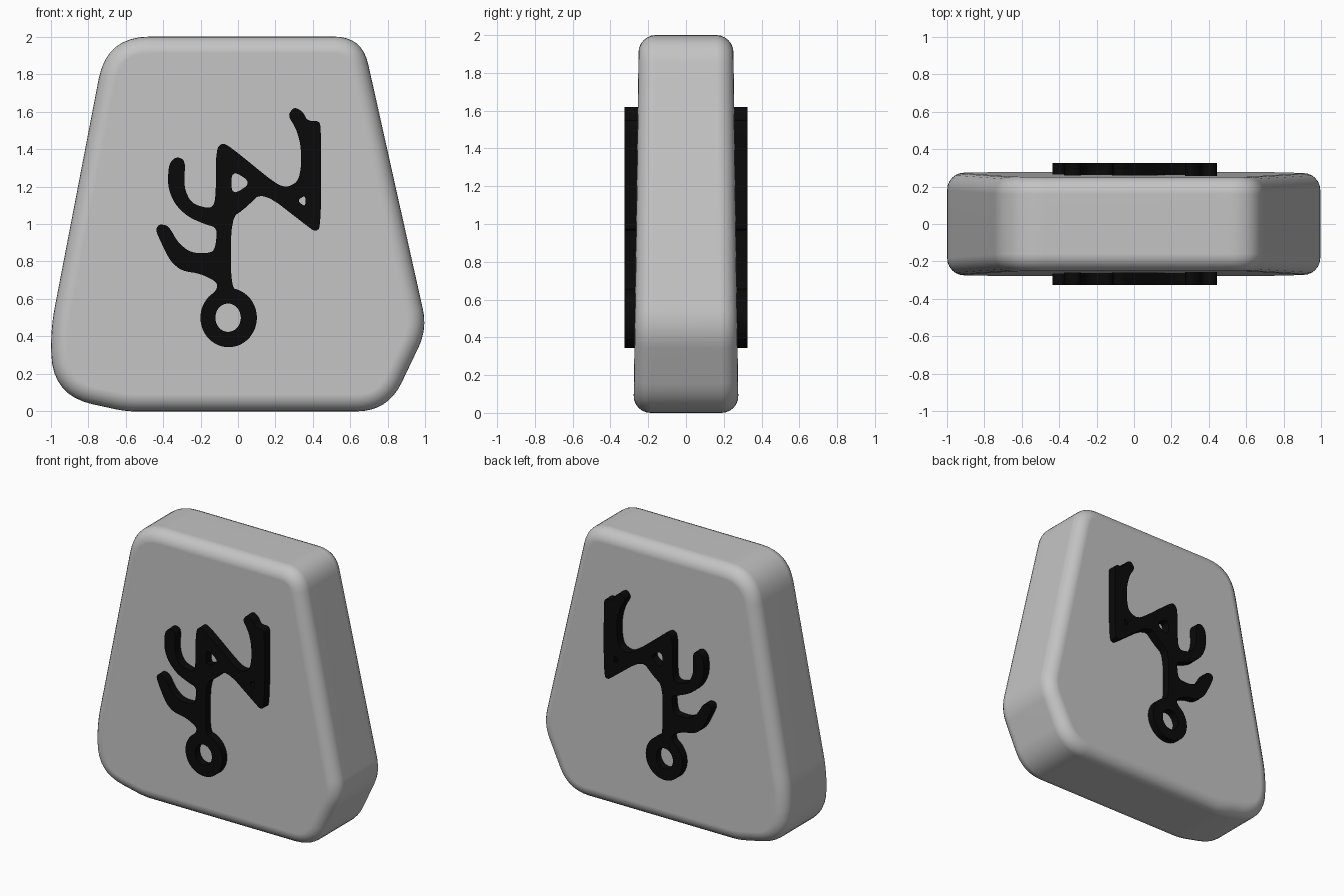
import bpy
import bmesh
import math
from mathutils import Vector

cube = bpy.data.objects.get("Cube")
if cube:
    bpy.data.objects.remove(cube, do_unlink=True)


def material(name, value):
    mat = bpy.data.materials.new(name)
    mat.use_nodes = True
    colour = (value, value, value, 1)
    mat.diffuse_color = colour
    mat.node_tree.nodes["Principled BSDF"].inputs["Base Color"].default_value = colour
    return mat


def activate(obj):
    bpy.ops.object.select_all(action='DESELECT')
    obj.select_set(True)
    bpy.context.view_layer.objects.active = obj


def rounded_outline(corners, steps=8):
    """Replace each (x, z, cut) corner with a smooth arc."""
    points = []
    for i, (x, z, cut) in enumerate(corners):
        corner = Vector((x, z))
        before = Vector(corners[i - 1][:2]) - corner
        after = Vector(corners[(i + 1) % len(corners)][:2]) - corner
        start = corner + before.normalized() * cut
        end = corner + after.normalized() * cut
        for k in range(steps + 1):
            t = k / steps
            points.append(start * (1 - t) ** 2 + corner * 2 * t * (1 - t) + end * t * t)
    return points


def soften(points, amount=0.22, passes=2):
    """Trim the corners of a closed outline."""
    points = [Vector(p) for p in points]
    for _ in range(passes):
        trimmed = []
        for a, b in zip(points, points[1:] + points[:1]):
            trimmed += [a.lerp(b, amount), b.lerp(a, amount)]
        points = trimmed
    return points


stone_grey = material("stone grey", 0.55)
ink_black = material("ink black", 0.003)

# Stone slab: uneven tapered outline, slightly thinner toward the top
slab_corners = [
    (-0.70, 2.0, 0.23), (0.662, 2.0, 0.15), (1.01, 0.44, 0.11), (0.80, 0, 0.17),
    (-0.60, 0, 0.06), (-0.99, 0.085, 0.22), (-1.0, 0.44, 0.12),
]
bm = bmesh.new()
outline = rounded_outline(slab_corners)
rims = []
for side in (-1, 1):
    rims.append([bm.verts.new((p.x, side * (0.278 - 0.014 * p.y), p.y)) for p in outline])
front, back = rims
bm.faces.new(front)
bm.faces.new(list(reversed(back)))
for i in range(len(front)):
    bm.faces.new((front[i - 1], front[i], back[i], back[i - 1]))
bmesh.ops.recalc_face_normals(bm, faces=bm.faces)
mesh = bpy.data.meshes.new("stone_slab")
bm.to_mesh(mesh)
bm.free()
slab = bpy.data.objects.new("stone_slab", mesh)
bpy.context.collection.objects.link(slab)
mesh.materials.append(stone_grey)

# Rounded rims on both faces
bevel = slab.modifiers.new("rounded_rim", 'BEVEL')
bevel.width = 0.09
bevel.segments = 6
bevel.limit_method = 'ANGLE'
bevel.angle_limit = math.radians(60)
bevel.use_clamp_overlap = False
activate(slab)
bpy.ops.object.modifier_apply(modifier=bevel.name)
bpy.ops.object.shade_smooth_by_angle(angle=math.radians(35))
slab.modifiers.new("flat_faces", 'WEIGHTED_NORMAL').keep_sharp = True

# Raised mark: ring, stem, two left branches and a zigzag on the right
ring = [(-0.05 + 0.153 * math.cos(a), 0.5 + 0.16 * math.sin(a))
        for a in (math.radians(65 - 310 * k / 14) for k in range(15))]
branches = [
    (-0.11, 0.69), (-0.2, 0.735), (-0.3, 0.75), (-0.36, 0.8), (-0.41, 0.9),
    (-0.44, 0.97), (-0.42, 1.0), (-0.37, 0.99), (-0.32, 0.9), (-0.25, 0.845),
    (-0.14, 0.845), (-0.12, 0.88), (-0.11, 0.98), (-0.18, 1.0), (-0.27, 1.04),
    (-0.34, 1.11), (-0.375, 1.2), (-0.37, 1.32), (-0.33, 1.36), (-0.28, 1.34),
    (-0.29, 1.2), (-0.25, 1.11), (-0.15, 1.08), (-0.118, 1.12),
]
zigzag = [
    (-0.118, 1.4), (-0.08, 1.435), (-0.02, 1.395), (0.2, 1.215), (0.26, 1.195),
    (0.32, 1.225), (0.338, 1.31), (0.335, 1.42), (0.31, 1.51), (0.265, 1.58),
    (0.3, 1.625), (0.345, 1.6), (0.37, 1.55), (0.435, 1.55), (0.443, 1.5),
    (0.443, 0.98), (0.41, 0.96), (0.375, 0.985), (0.13, 1.175), (0.04, 1.085),
    (-0.038, 1.03), (-0.038, 0.66),
]
ring_hole = [(-0.053 + 0.07 * math.cos(a), 0.5 + 0.078 * math.sin(a))
             for a in (math.tau * k / 12 for k in range(12))]
upper_hole = [(-0.035, 1.29), (0.075, 1.22), (-0.035, 1.15)]
small_hole = [(0.315, 1.125), (0.36, 1.155), (0.36, 1.09)]

for name, side in (("front_mark", -1), ("back_mark", 1)):
    curve = bpy.data.curves.new(name, 'CURVE')
    curve.dimensions = '2D'
    curve.fill_mode = 'BOTH'
    curve.extrude = 0.05
    for loop in (ring + branches + zigzag, ring_hole, upper_hole, small_hole):
        points = soften(loop)
        spline = curve.splines.new('POLY')
        spline.points.add(len(points) - 1)
        for target, p in zip(spline.points, points):
            target.co = (p.x, p.y, 0, 1)
        spline.use_cyclic_u = True
    curve.materials.append(ink_black)
    mark = bpy.data.objects.new(name, curve)
    bpy.context.collection.objects.link(mark)
    mark.location.y = side * 0.275
    mark.rotation_euler.x = math.radians(90)
    activate(mark)
    bpy.ops.object.convert(target='MESH')
    bpy.ops.object.shade_smooth_by_angle(angle=math.radians(30))
